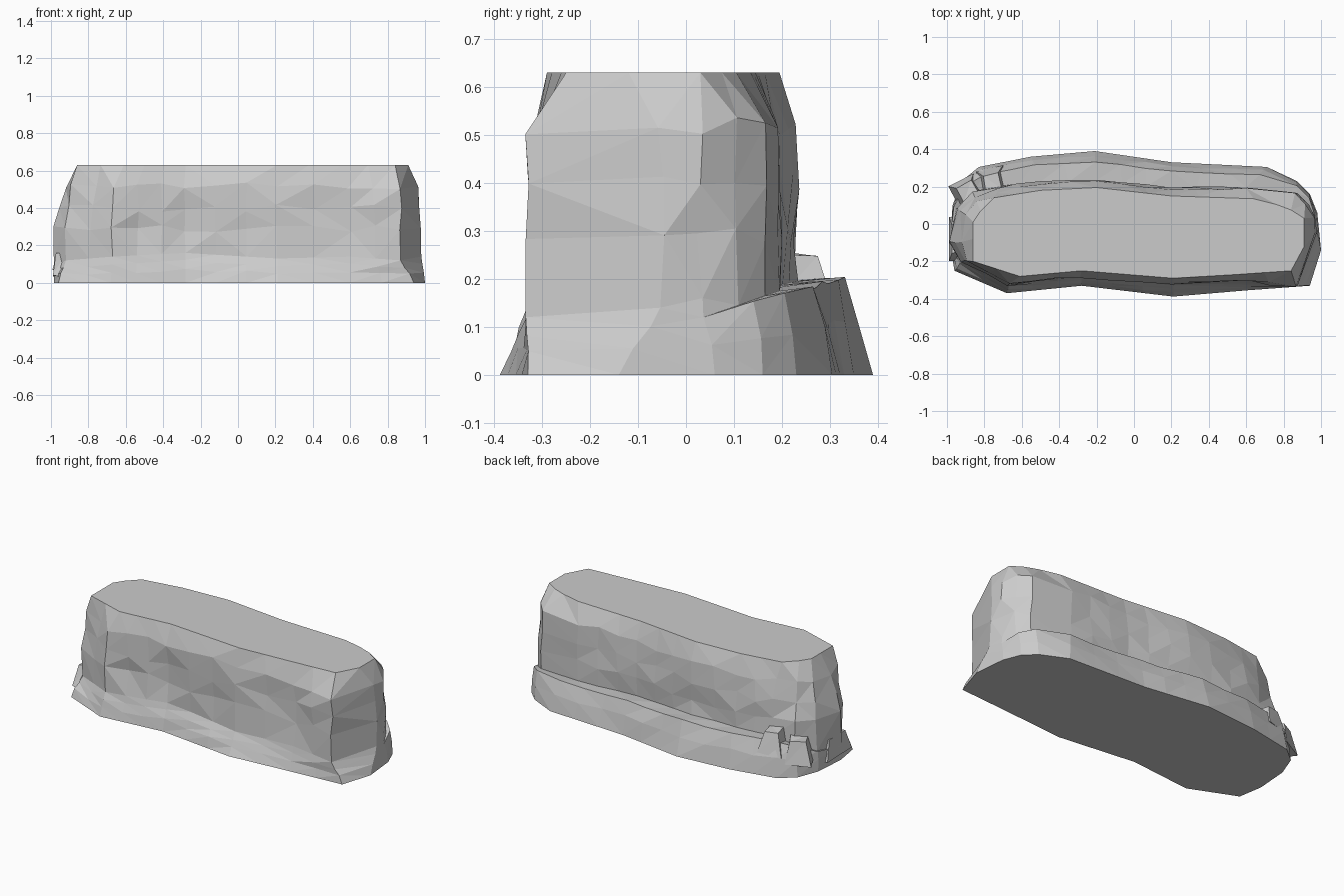
import bpy, bmesh, math, random
from mathutils import Vector

if "Cube" in bpy.data.objects:
    bpy.data.objects.remove(bpy.data.objects["Cube"])

random.seed(4)
TOP = 0.63

# Matching outlines, counter-clockwise from the left end: ground, wall, flat top
BASE = [(-.985, -.1), (-.96, -.25), (-.68, -.37), (-.28, -.33), (.21, -.388), (.6, -.355),
        (.94, -.33), (1, -.14), (.98, .06), (.94, .16), (.87, .23), (.71, .305),
        (.2, .33), (-.21, .39), (-.55, .36), (-.83, .305), (-.92, .23), (-.97, .1)]
WALL = [(-.985, -.1), (-.92, -.2), (-.67, -.335), (-.28, -.285), (.21, -.325), (.6, -.315),
        (.87, -.338), (.98, -.05), (.965, .03), (.93, .11), (.87, .165), (.6, .195),
        (.2, .19), (-.2, .23), (-.5, .225), (-.73, .2), (-.86, .17), (-.95, .08)]
CAP = [(-.86, -.08), (-.86, -.2), (-.61, -.28), (-.28, -.25), (.21, -.29), (.55, -.27),
       (.84, -.25), (.91, -.12), (.91, .03), (.84, .075), (.76, .105), (.64, .135),
       (.2, .15), (-.2, .195), (-.5, .18), (-.75, .14), (-.82, .07), (-.86, .01)]
# Height of the foot slope (front) and of the ledge (back) for each column
STEP = [.09, .08, .10, .12, .09, .10, .08, .10, .12, .15, .17, .18, .19, .20, .20, .20, .17, .12]
# Hollows in the front wall: x, z, width, height, depth
HOLLOWS = [(-.58, .30, .09, .13, .04), (-.24, .24, .10, .11, .025), (.35, .33, .3, .12, .015)]


def refine(pts):
    """Insert extra columns on the longer sides of an outline."""
    out = []
    for i, p in enumerate(pts):
        a, b = Vector(p), Vector(pts[(i + 1) % len(pts)])
        length = (Vector(BASE[(i + 1) % len(BASE)]) - Vector(BASE[i])).length
        n = max(1, round(length / 0.16))
        out += [a.lerp(b, k / n) for k in range(n)]
    return out


def jit(a):
    return random.uniform(-a, a)


def rough(p, z, amount=.009):
    """Wall point with some unevenness and the front hollows."""
    x, y = p.x + jit(amount), p.y + jit(amount)
    if y < -.2:
        for hx, hz, w, h, d in HOLLOWS:
            y += d * math.exp(-((x - hx) / w) ** 2 - ((z - hz) / h) ** 2)
    return Vector((x, y, z + jit(.02)))


def finish(bm, name):
    bmesh.ops.recalc_face_normals(bm, faces=bm.faces)
    me = bpy.data.meshes.new(name)
    bm.to_mesh(me)
    bm.free()
    ob = bpy.data.objects.new(name, me)
    bpy.context.collection.objects.link(ob)


# Cliff body: stacked rings from the ground over the ledge to the top
base, wall, cap = refine(BASE), refine(WALL), refine(CAP)
step = [v.x for v in refine([(s, 0) for s in STEP])]
rings = [[] for _ in range(8)]
for b, w, c, s in zip(base, wall, cap, step):
    back = b.y > .1
    rim = b.lerp(w, .35 if back else .7)
    low, high = (.2, .55) if b.x < -.8 else (.05, .13)
    rings[0].append(b.to_3d())
    rings[1].append(b.lerp(rim, .45).to_3d() + Vector((0, jit(.006), s * .55 + jit(.01))))
    rings[2].append(rim.to_3d() + Vector((0, jit(.005), s + jit(.005))))
    rings[3].append(w.to_3d() + Vector((0, jit(.005), s + (-.005 if back else .04))))
    rings[4].append(rough(w, .29))
    rings[5].append(rough(w.lerp(c, low), .40))
    rings[6].append(rough(w.lerp(c, high), .52))
    rings[7].append(Vector((c.x, c.y, TOP)))

bm = bmesh.new()
grid = [[bm.verts.new(p) for p in r] for r in rings]
n = len(base)
for lo, hi in zip(grid, grid[1:]):
    for i in range(n):
        j = (i + 1) % n
        bm.faces.new((lo[i], lo[j], hi[j], hi[i]))
bmesh.ops.triangulate(bm, faces=bm.faces[:], quad_method='SHORT_EDGE')
bm.faces.new(grid[0][::-1])
bm.faces.new(grid[-1])
finish(bm, "cliff_body")


# Broken blocks at the left end of the ledge: tapered, uneven boxes
def block(name, loc, size, turn, taper=.6):
    bm = bmesh.new()
    bmesh.ops.create_cube(bm, size=2)
    for v in bm.verts:
        k = (taper if v.co.z > 0 else 1) + jit(.08)
        x, y = v.co.x * size[0] * k, v.co.y * size[1] * k
        v.co = Vector((loc[0] + x * math.cos(turn) - y * math.sin(turn),
                       loc[1] + x * math.sin(turn) + y * math.cos(turn),
                       loc[2] + v.co.z * size[2] + jit(.012)))
    bmesh.ops.triangulate(bm, faces=bm.faces[:])
    finish(bm, name)


block("ledge_block", (-.76, .225, .19), (.07, .07, .07), .2)
block("corner_block", (-.89, .175, .15), (.075, .07, .07), .5)
block("end_block", (-.945, -.08, .09), (.045, .12, .06), 0)
